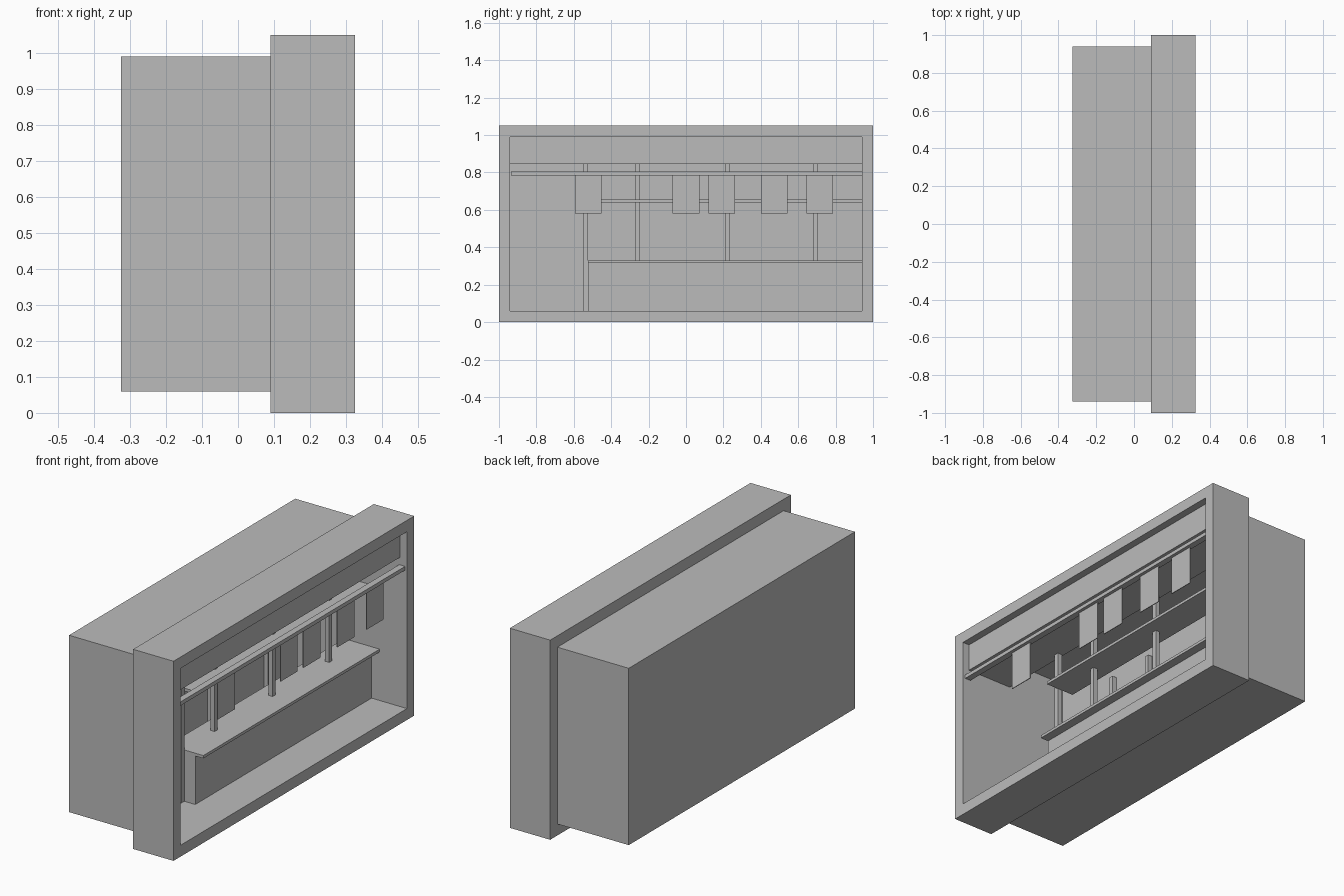
import bpy
import bmesh

if "Cube" in bpy.data.objects:
    bpy.data.objects.remove(bpy.data.objects["Cube"], do_unlink=True)

grey = bpy.data.materials.new("plain_grey")
grey.use_nodes = True
grey.diffuse_color = (0.5, 0.5, 0.5, 1)
grey.node_tree.nodes["Principled BSDF"].inputs["Base Color"].default_value = (0.5, 0.5, 0.5, 1)


def finish(name, bm):
    mesh = bpy.data.meshes.new(name)
    bm.normal_update()
    bm.to_mesh(mesh)
    bm.free()
    mesh.materials.append(grey)
    obj = bpy.data.objects.new(name, mesh)
    bpy.context.collection.objects.link(obj)
    return obj


def cuboid(x, y, z):
    """Box mesh spanning three (low, high) ranges."""
    bm = bmesh.new()
    bmesh.ops.create_cube(bm, size=1)
    for v in bm.verts:
        for i, (low, high) in enumerate((x, y, z)):
            v.co[i] = low if v.co[i] < 0 else high
    return bm


def box(name, x, y, z):
    return finish(name, cuboid(x, y, z))


INNER_Y = (-0.94, 0.94)
INNER_Z = (0.06, 0.99)
BACK, JOIN, FRONT = -0.325, 0.09, 0.325

# Recessed shell, open towards the window frame
bm = cuboid((BACK, JOIN), INNER_Y, INNER_Z)
opening = [f for f in bm.faces if f.calc_center_median().x > JOIN - 0.01]
bmesh.ops.delete(bm, geom=opening, context="FACES_ONLY")
finish("room_shell", bm)

# Rectangular frame extruded from a ring of four quads
bm = bmesh.new()


def rectangle(y, z):
    return [bm.verts.new((JOIN, a, b)) for a, b in
            ((y[0], z[0]), (y[1], z[0]), (y[1], z[1]), (y[0], z[1]))]


outer = rectangle((-1, 1), (0, 1.05))
inner = rectangle(INNER_Y, INNER_Z)
ring = [bm.faces.new((outer[i], outer[i - 1], inner[i - 1], inner[i])) for i in range(4)]
extruded = bmesh.ops.extrude_face_region(bm, geom=ring, use_keep_orig=True)
for item in extruded["geom"]:
    if isinstance(item, bmesh.types.BMVert):
        item.co.x = FRONT
bmesh.ops.recalc_face_normals(bm, faces=bm.faces)
finish("window_frame", bm)

# Soffit and sign rail
box("soffit", (0.02, 0.285), INNER_Y, (0.845, 0.99))
box("sign_rail", (0.28, 0.314), (-0.935, 0.94), (0.785, 0.805))

# Counter, its base and the shelf above
RUN = (-0.525, 0.94)
box("counter_base", (-0.03, 0.119), RUN, (0.06, 0.315))
box("counter_top", (-0.04, 0.166), RUN, (0.315, 0.33))
box("upper_shelf", (-0.04, 0.125), RUN, (0.64, 0.655))

# Posts on the counter and along the back wall
for i, y in enumerate((-0.537, -0.26, 0.222, 0.692)):
    span = (y - 0.0125, y + 0.0125)
    box(f"front_post_{i + 1}", (0.03, 0.055), span, (0.06 if i == 0 else 0.33, 0.845))
    box(f"back_post_{i + 1}", (BACK, BACK + 0.025), span, (0.06, 0.845))

# Hanging panels below the rail
for i, y in enumerate((-0.522, 0, 0.19, 0.473, 0.716)):
    box(f"hanging_panel_{i + 1}", (0.293, 0.297), (y - 0.071, y + 0.071), (0.58, 0.785))
